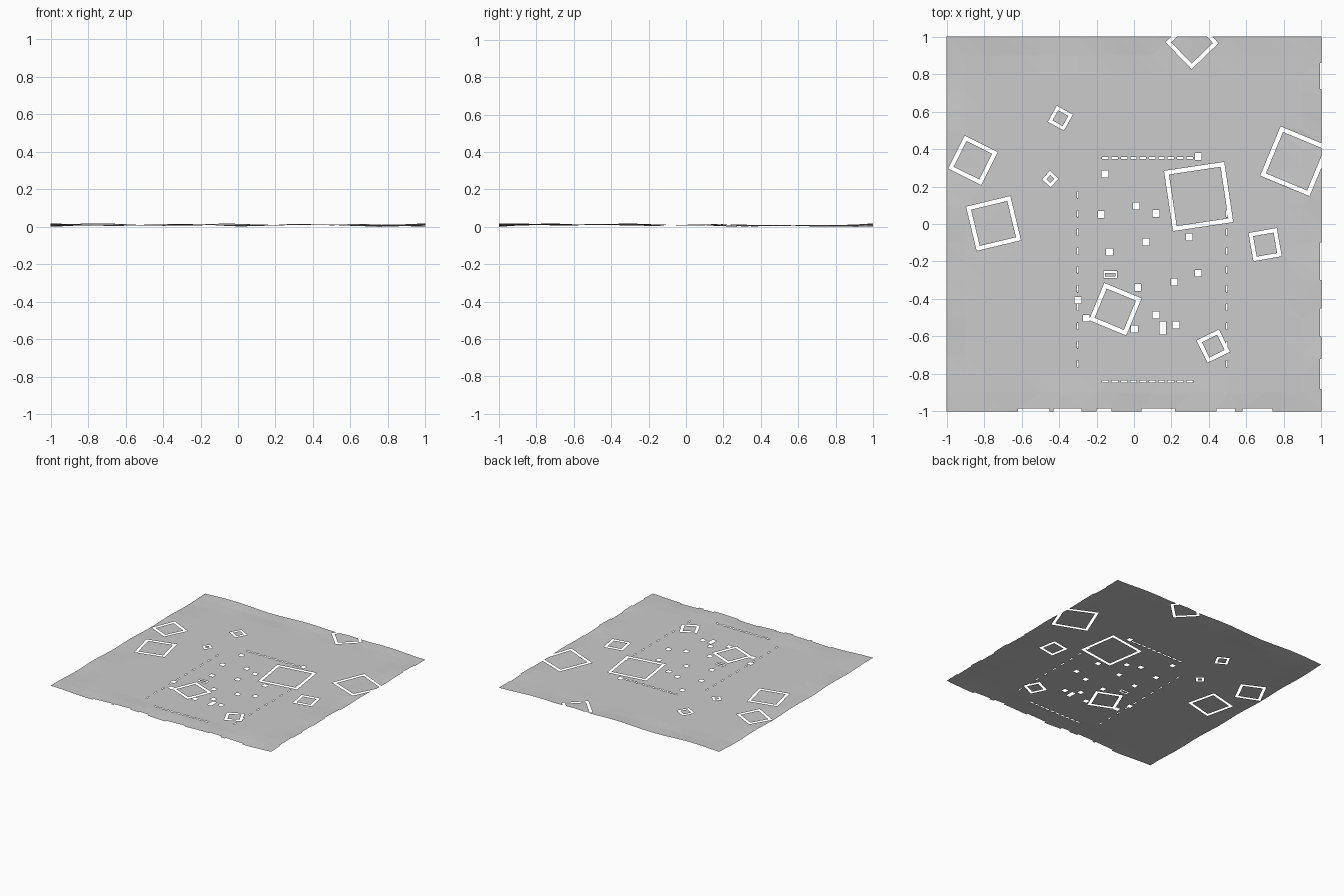
import bpy, bmesh, math
from mathutils import Vector
from mathutils.geometry import delaunay_2d_cdt

if "Cube" in bpy.data.objects:
    bpy.data.objects.remove(bpy.data.objects["Cube"])

rects = []          # every cut outline: (cx, cy, width, depth, angle)


def rect(cx, cy, w, d, ang=0.0):
    rects.append((cx, cy, w, d, math.radians(ang)))


def frame(cx, cy, w, d, ang, band):
    # outer outline removes, inner outline restores (even-odd rule per frame)
    frames.append(((cx, cy, w, d, math.radians(ang)),
                   (cx, cy, w - 2 * band, d - 2 * band, math.radians(ang))))


frames = []
# Rotated square trenches
for cx, cy, s, ang, band in [
        (0.345, 0.147, 0.325, 8.5, 0.023), (-0.10, -0.455, 0.215, -22.5, 0.023),
        (-0.75, 0.003, 0.243, 13.5, 0.022), (-0.86, 0.34, 0.197, -26.5, 0.022),
        (-0.393, 0.565, 0.098, -29, 0.018), (-0.447, 0.24, 0.062, -42, 0.016),
        (0.70, -0.11, 0.153, 10, 0.021), (0.423, -0.652, 0.133, 26, 0.021),
        (0.86, 0.335, 0.285, -22.5, 0.023), (0.31, 0.968, 0.2, 44, 0.021)]:
    frame(cx, cy, s, s, ang, band)
frame(-0.127, -0.27, 0.072, 0.036, 0, 0.009)

# Small square openings
for cx, cy in [(-0.155, 0.267), (-0.175, 0.05), (0.012, 0.095), (0.117, 0.055),
               (0.065, -0.097), (-0.13, -0.15), (0.295, -0.07), (0.343, 0.36),
               (0.02, -0.34), (0.215, -0.31), (0.343, -0.263), (-0.3, -0.407),
               (-0.255, -0.503), (0.117, -0.485), (0.002, -0.56), (0.225, -0.54)]:
    rect(cx, cy, 0.037, 0.037)
rect(0.153, -0.555, 0.035, 0.07)

# Dashed slots around the inner yard
for i in range(10):
    for y in (0.352, -0.84):
        rect(-0.153 + i * 0.05, y, 0.034, 0.011)
    for x in (-0.3, 0.495):
        rect(x, -0.745 + i * 0.1, 0.008, 0.035)

# Slots along the border
for a, b in [(-0.62, -0.45), (-0.43, -0.28), (-0.2, -0.12), (0.04, 0.22), (0.44, 0.54), (0.58, 0.74)]:
    rect((a + b) / 2, -0.993, b - a, 0.014)
for a, b in [(-0.88, -0.72), (-0.6, -0.45), (-0.3, -0.1), (0.72, 0.86)]:
    rect(0.996, (a + b) / 2, 0.008, b - a)


def inside(p, r):
    cx, cy, w, d, a = r
    x, y = p[0] - cx, p[1] - cy
    u, v = x * math.cos(a) + y * math.sin(a), y * math.cos(a) - x * math.sin(a)
    return abs(u) < w / 2 and abs(v) < d / 2


def is_hole(p):
    return (max(abs(p[0]), abs(p[1])) > 1.00001 or any(inside(p, r) for r in rects)
            or any(inside(p, o) and not inside(p, i) for o, i in frames))


def height(x, y):
    # nearly level ground, rippled towards the border, with one low rise at the back
    e = max(abs(x), abs(y))
    k = max(0.0, (e - 0.8) / 0.2)
    wave = 0.006 * k * (math.sin(9 * x + 2 * y) + 0.6 * math.sin(13 * y - x))
    rise = 0.013 * math.exp(-((x - 0.32) ** 2 + (y - 0.98) ** 2) / 0.012)
    return max(0.0, 0.01 + wave + rise)


# Constrained triangulation of all outlines
pts, edges = [], []


def outline(r):
    cx, cy, w, d, a = r
    n = len(pts)
    for sx, sy in ((-1, -1), (1, -1), (1, 1), (-1, 1)):
        u, v = sx * w / 2, sy * d / 2
        pts.append(Vector((cx + u * math.cos(a) - v * math.sin(a),
                           cy + u * math.sin(a) + v * math.cos(a))))
    edges.extend((n + i, n + (i + 1) % 4) for i in range(4))


outline((0, 0, 2, 2, 0))
for r in rects:
    outline(r)
for o, i in frames:
    outline(o)
    outline(i)
for i in range(21):
    for j in range(21):
        pts.append(Vector((-1 + i * 0.1, -1 + j * 0.1)))

vs, _, fs, *_ = delaunay_2d_cdt(pts, edges, [], 0, 1e-5)

bm = bmesh.new()
bv = [bm.verts.new((v.x, v.y, height(v.x, v.y))) for v in vs]
for f in fs:
    c = sum((vs[i] for i in f), Vector((0, 0))) / len(f)
    if not is_hole(c):
        face = bm.faces.new([bv[i] for i in f])
        face.normal_update()
        if face.normal.z < 0:
            face.normal_flip()
bmesh.ops.delete(bm, geom=[v for v in bm.verts if not v.link_faces], context='VERTS')
zmin = min(v.co.z for v in bm.verts)
for v in bm.verts:
    v.co.z -= zmin

mesh = bpy.data.meshes.new("ground_sheet")
bm.to_mesh(mesh)
bm.free()
ground = bpy.data.objects.new("ground_sheet", mesh)
bpy.context.collection.objects.link(ground)
